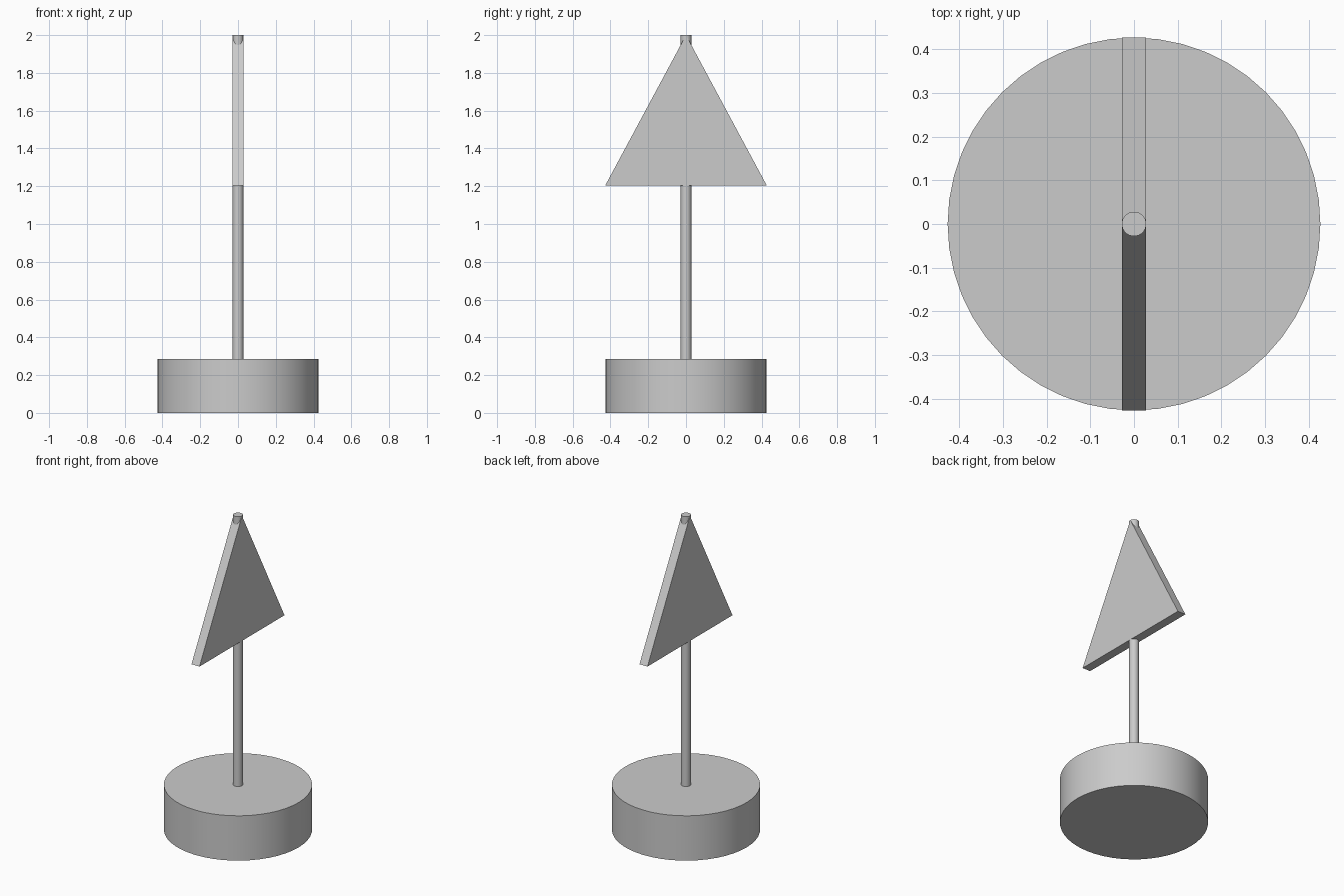
import bpy
import bmesh

cube = bpy.data.objects.get("Cube")
if cube:
    bpy.data.objects.remove(cube, do_unlink=True)

grey = bpy.data.materials.new("light_grey")
grey.use_nodes = True
colour = (0.6, 0.6, 0.6, 1)
grey.diffuse_color = colour
grey.node_tree.nodes["Principled BSDF"].inputs["Base Color"].default_value = colour

BASE_R, BASE_H = 0.427, 0.285
POLE_R, TOP = 0.028, 2.0
SAIL_Z = 1.205


def cylinder(name, radius, z0, z1, sides):
    bpy.ops.mesh.primitive_cylinder_add(
        vertices=sides, radius=radius, depth=z1 - z0, location=(0, 0, (z0 + z1) / 2))
    obj = bpy.context.object
    obj.name = name
    obj.data.materials.append(grey)
    bpy.ops.object.shade_smooth_by_angle()
    return obj


def plate(name, profile, half_thickness):
    """Extrude a (y, z) outline along x."""
    bm = bmesh.new()
    face = bm.faces.new([bm.verts.new((-half_thickness, y, z)) for y, z in profile])
    grown = bmesh.ops.extrude_face_region(bm, geom=[face])["geom"]
    moved = [g for g in grown if isinstance(g, bmesh.types.BMVert)]
    bmesh.ops.translate(bm, verts=moved, vec=(2 * half_thickness, 0, 0))
    bmesh.ops.recalc_face_normals(bm, faces=bm.faces)
    mesh = bpy.data.meshes.new(name)
    bm.to_mesh(mesh)
    bm.free()
    mesh.materials.append(grey)
    obj = bpy.data.objects.new(name, mesh)
    bpy.context.collection.objects.link(obj)
    return obj


# Round foot, slim pole and triangular panel
cylinder("base", BASE_R, 0, BASE_H, 48)
cylinder("pole", POLE_R, BASE_H, TOP, 32)
plate("triangle_panel", [(-BASE_R, SAIL_Z), (BASE_R, SAIL_Z), (0, TOP)], POLE_R)
